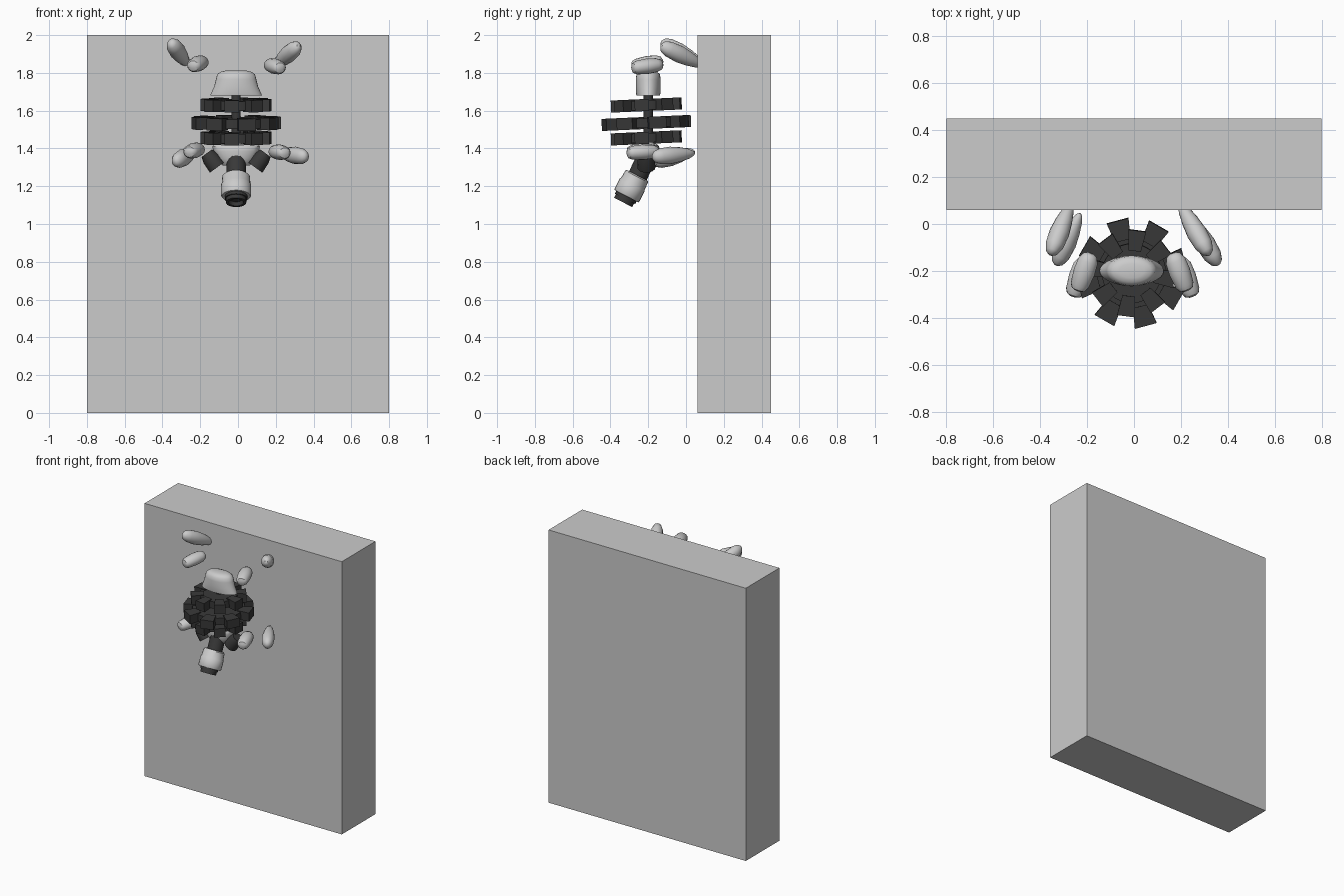
import bpy, bmesh, math
from mathutils import Vector, Matrix

if "Cube" in bpy.data.objects:
    bpy.data.objects.remove(bpy.data.objects["Cube"])

dark = bpy.data.materials.new("dark_metal")
dark.diffuse_color = (0.04, 0.04, 0.04, 1)
dark.use_nodes = True
dark.node_tree.nodes["Principled BSDF"].inputs["Base Color"].default_value = dark.diffuse_color
CX, CY = -0.01, -0.2


def finish(bm, name, mat=None, smooth=True):
    bmesh.ops.recalc_face_normals(bm, faces=bm.faces)
    me = bpy.data.meshes.new(name)
    bm.to_mesh(me)
    bm.free()
    ob = bpy.data.objects.new(name, me)
    bpy.context.collection.objects.link(ob)
    if mat:
        me.materials.append(mat)
    if smooth:
        bpy.ops.object.select_all(action='DESELECT')
        ob.select_set(True)
        bpy.context.view_layer.objects.active = ob
        bpy.ops.object.shade_smooth_by_angle(angle=math.radians(40))
    return ob


def loft(name, start, end, profile, sides=20, mat=None):
    """Elliptical rings (t, rx, ry) along the line start -> end."""
    a, b = Vector(start), Vector(end)
    d = b - a
    rot = d.to_track_quat('Z', 'Y').to_matrix()
    bm = bmesh.new()
    rings = []
    for t, rx, ry in profile:
        ring = []
        for i in range(sides):
            w = 2 * math.pi * i / sides
            p = rot @ Vector((rx * math.cos(w), ry * math.sin(w), 0))
            ring.append(bm.verts.new(a + d * t + p))
        rings.append(ring)
    for r, s in zip(rings, rings[1:]):
        for i in range(sides):
            j = (i + 1) % sides
            bm.faces.new((r[i], r[j], s[j], s[i]))
    bm.faces.new(rings[0])
    bm.faces.new(rings[-1])
    return finish(bm, name, mat)


def body(name, z0, z1, profile):
    """Upright elliptical shell, rx along world x."""
    ob = loft(name, (0, 0, 0), (0, 0, z1 - z0), profile, 28)
    ob.location = (CX, CY, z0)
    return ob


def box(bm, center, size, mat=Matrix()):
    return bmesh.ops.create_cube(bm, size=1, matrix=mat @ Matrix.Translation(center)
                                 @ Matrix.Diagonal((*size, 1)))['verts']


# wall slab
bm = bmesh.new()
box(bm, (0, 0.255, 1), (1.6, 0.39, 2))
finish(bm, "wall", smooth=False)


# gear discs with flared teeth
def gear(name, z, r, phase):
    bm = bmesh.new()
    root = r - 0.075
    bmesh.ops.create_cone(bm, cap_ends=True, segments=32, radius1=root + 0.01,
                          radius2=root + 0.01, depth=0.05)
    for i in range(8):
        rot = Matrix.Rotation(math.radians(phase + 45 * i), 4, 'Z')
        w = r * 0.4
        for v in box(bm, (0, 0, 0), (1, 1, 1)):
            outer = v.co.x > 0
            x = r - 0.008 if outer else root - 0.02
            v.co = rot @ Vector((x, v.co.y * w * (1.0 if outer else 0.7), v.co.z * 0.064))
    ob = finish(bm, name, dark)
    ob.location = (CX, CY - 0.01, z)
    ob.rotation_euler = (math.radians(2.6), 0, 0)


gear("upper_gear", 1.63, 0.192, 37.5)
gear("middle_gear", 1.535, 0.24, 15)
gear("lower_gear", 1.456, 0.192, 37.5)

# spine and its joint
loft("spine", (CX, CY, 1.38), (CX, CY, 1.69), [(0, .024, .024), (1, .024, .024)], 16, dark)
loft("spine_joint", (CX, CY, 1.40), (CX, CY, 1.45), [(0, .035, .035), (1, .03, .03)], 16)

# hips and chest shells
body("hips", 1.68, 1.812, [(0, .137, .062), (.1, .132, .065), (.35, .117, .066), (.65, .107, .066),
                           (.85, .1, .062), (.95, .082, .048), (1, .055, .03)])
body("chest", 1.31, 1.418, [(0, .072, .04), (.1, .082, .05), (.35, .1, .058), (.7, .12, .06),
                            (.92, .126, .058), (1, .12, .05)])

# dark shoulder thrusters beside the neck
for s, side in ((-1, "left"), (1, "right")):
    loft(side + "_thruster", (CX + s * .155, CY - .01, 1.375), (CX + s * .10, CY - .01, 1.30),
         [(0, .034, .034), (.35, .045, .045), (1, .048, .048), (1, .036, .036), (.8, .032, .032)],
         16, dark)

# neck and head, tilted forward
loft("neck", (CX, -.215, 1.34), (CX, -.262, 1.24), [(0, .052, .052), (1, .052, .052)], 16, dark)
axis = Vector((0, -0.46, -0.888)).normalized()
top = Vector((CX, -.258, 1.258))


def head_part(name, d0, d1, prof, mat=None):
    loft(name, top + axis * d0, top + axis * d1, prof, 24, mat)


head_part("head", 0, .125, [(0, .062, .062), (.06, .073, .068), (.42, .076, .07), (.46, .08, .074),
                            (.95, .08, .074), (1, .075, .07)])
head_part("lens", .12, .162, [(0, .06, .06), (.5, .06, .06), (.5, .054, .054), (1, .054, .054),
                              (1, .04, .04), (.5, .034, .034)], dark)

# limb segments: blunt inner pieces and tapered outer pieces
inner = [(0, .014, .012), (.04, .03, .028), (.15, .04, .036), (.5, .046, .041), (.8, .043, .037),
         (.95, .03, .027), (1, .014, .012)]
outer = [(0, .010, .012), (.05, .026, .03), (.18, .039, .042), (.42, .043, .046), (.65, .036, .039),
         (.85, .025, .027), (.96, .014, .015), (1, .005, .005)]
for name, a, b, prof in (
        ("left_thigh", (-.24, -.285, 1.835), (-.185, -.125, 1.862), inner),
        ("right_thigh", (.225, -.285, 1.825), (.165, -.125, 1.845), inner),
        ("left_upper_arm", (-.26, -.31, 1.38), (-.205, -.145, 1.398), inner),
        ("right_upper_arm", (.25, -.31, 1.375), (.19, -.145, 1.385), inner),
        ("left_shin", (-.355, -.13, 1.962), (-.268, .09, 1.845), outer),
        ("right_shin", (.32, -.13, 1.945), (.195, .09, 1.838), outer),
        ("left_forearm", (-.332, -.175, 1.328), (-.23, .045, 1.385), outer),
        ("right_forearm", (.36, -.175, 1.355), (.225, .045, 1.375), outer)):
    loft(name, a, b, prof, 16)
